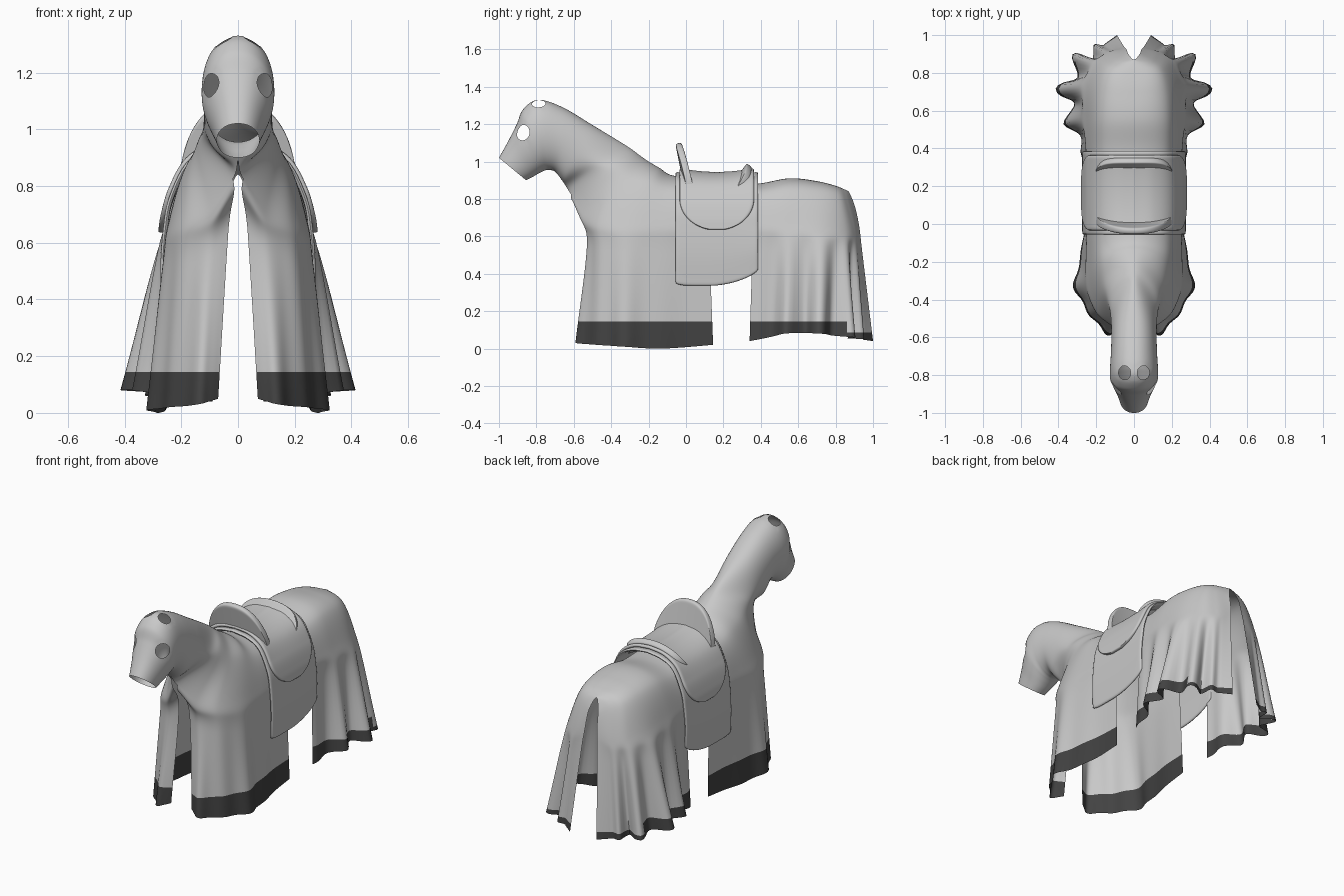
import bpy
import bmesh
import math
from mathutils import Vector

cube = bpy.data.objects.get("Cube")
if cube:
    bpy.data.objects.remove(cube, do_unlink=True)


def make_material(name, grey):
    mat = bpy.data.materials.new(name)
    mat.use_nodes = True
    colour = (grey, grey, grey, 1.0)
    mat.diffuse_color = colour
    mat.node_tree.nodes["Principled BSDF"].inputs["Base Color"].default_value = colour
    return mat


CLOTH = make_material("light grey cloth", 0.58)
TRIM = make_material("dark grey trim", 0.055)


def catmull(points, steps, before=None, after=None):
    """Smooth curve through the points, with optional ghost end points."""
    pts = [Vector(p) for p in points]
    first = Vector(before) if before is not None else 2 * pts[0] - pts[1]
    last = Vector(after) if after is not None else 2 * pts[-1] - pts[-2]
    pts = [first] + pts + [last]
    curve = []
    for a, b, c, d in zip(pts, pts[1:], pts[2:], pts[3:]):
        for i in range(steps):
            t = i / steps
            curve.append(0.5 * (2 * b + (c - a) * t + (2 * a - 5 * b + 4 * c - d) * t * t
                                + (3 * b - 3 * c + d - a) * t ** 3))
    return curve + [pts[-2].copy()]


def add_grid(bm, rows, keep=lambda i: True):
    verts = [[bm.verts.new(p) for p in row] for row in rows]
    for i in range(len(rows) - 1):
        if keep(i):
            for a, b, c, d in zip(verts[i], verts[i][1:], verts[i + 1][1:], verts[i + 1]):
                bm.faces.new((a, b, c, d))


def make_object(name, bm, modifiers, angle):
    mesh = bpy.data.meshes.new(name)
    bm.to_mesh(mesh)
    bm.free()
    mesh.materials.append(CLOTH)
    mesh.materials.append(TRIM)
    obj = bpy.data.objects.new(name, mesh)
    bpy.context.collection.objects.link(obj)
    for kind, settings in modifiers:
        mod = obj.modifiers.new(kind.title(), kind)
        for key, value in settings.items():
            setattr(mod, key, value)
    bpy.ops.object.select_all(action='DESELECT')
    obj.select_set(True)
    bpy.context.view_layer.objects.active = obj
    bpy.ops.object.convert(target='MESH')
    bpy.ops.object.shade_smooth_by_angle(angle=math.radians(angle))


# Hood and neck stations: upper (y, z), lower (y, z), half width
HOOD = [
    ((-1.0, 1.02), (-.855, .9), .075),
    ((-.95, 1.11), (-.825, .915), .092),
    ((-.905, 1.2), (-.79, .935), .113),
    ((-.87, 1.28), (-.76, .95), .127),
    ((-.79, 1.33), (-.735, .955), .127),
    ((-.66, 1.29), (-.7, .945), .122),
    ((-.5, 1.195), (-.66, .895), .12),
]

# Body stations: spine (y, z), then shoulder, flank and hem points
BODY = [
    ((-.32, 1.085), (.125, -.47, .99), (.018, -.615, .825), (.07, -.55, .05)),
    ((-.25, 1.035), (.14, -.38, .96), (.1, -.545, .72), (.14, -.585, .03)),
    ((-.2, 1.0), (.155, -.3, .92), (.19, -.46, .69), (.235, -.475, .02)),
    ((-.14, .965), (.165, -.2, .9), (.24, -.32, .67), (.315, -.33, .01)),
    ((-.07, .925), (.17, -.09, .86), (.245, -.12, .67), (.275, -.13, 0)),
    ((.12, .9), (.17, .12, .845), (.24, .12, .67), (.25, .145, .02)),
    ((.36, .88), (.17, .36, .835), (.245, .36, .67), (.27, .34, .04)),
    ((.55, .91), (.175, .55, .86), (.258, .55, .66), (.33, .54, .08)),
    ((.7, .895), (.165, .71, .85), (.255, .73, .64), (.37, .71, .08)),
    ((.8, .87), (.14, .81, .83), (.205, .85, .63), (.29, .87, .06)),
    ((.85, .85), (.1, .86, .8), (.13, .905, .62), (.19, .93, .05)),
    ((.87, .84), (.03, .9, .77), (.04, .925, .66), (.09, 1.0, .04)),
]
N = 16       # samples per control span across the cloth
STEPS = 10   # samples per span along the cloth
CHEST = -.525


def hood_section(upper, lower, width):
    section = []
    for j in range(2 * N + 1):
        a = math.pi * j / (2 * N)
        mix = (1 - math.cos(a)) / 2
        x = width * math.sin(a) ** 0.9 if 0 < j < 2 * N else 0
        section.append(Vector((x, upper[0] + (lower[0] - upper[0]) * mix,
                               upper[1] + (lower[1] - upper[1]) * mix)))
    return section


def body_section(spine, shoulder, flank, hem):
    # The knee point keeps the chest upright and flares the skirt
    knee = Vector(flank).lerp(Vector(hem), .25)
    knee.x = flank[0] + (hem[0] - flank[0]) * .32
    knee.y = max(knee.y, CHEST)
    ghost = (-shoulder[0], shoulder[1], shoulder[2])
    return catmull([(0, *spine), shoulder, flank, knee, hem], N, before=ghost)


hood_rows = [hood_section(*h) for h in HOOD]
body_rows = [body_section(*b) for b in BODY]
SHELL = 2 * N + 1

# Upper shell: hood, neck and back
columns = [catmull([r[j] for r in hood_rows] + [r[j] for r in body_rows], STEPS)
           for j in range(SHELL)]
shell = [list(row) for row in zip(*columns)]
for row in shell:
    for p in row:
        p.x = max(p.x, 0)

# Hanging skirts, continuing from the shell's lower edge
columns = [catmull([r[j] for r in body_rows], STEPS,
                   before=hood_rows[-1][-1] if j == SHELL - 1 else None)
           for j in range(SHELL - 1, len(body_rows[0]))]
smooth_skirt = [list(row) for row in zip(*columns)]
skirt = [[p.copy() for p in row] for row in smooth_skirt]
last = len(skirt) - 1
for i, row in enumerate(skirt):
    s = i / STEPS
    if s < 6:
        amp = .009 * max(0, math.sin(math.pi * s / 5))
    else:
        amp = .045 * max(0, min(1, s - 6, (10.4 - s) * 1.5))
    for k, p in enumerate(row):
        # Folds deepen towards the hem
        along = smooth_skirt[min(i + 1, last)][k] - smooth_skirt[max(i - 1, 0)][k]
        out = Vector((along.y, -along.x, 0)).normalized()
        p += out * amp * (k / (len(row) - 1)) ** 1.8 * math.cos(math.tau * s)
        p.x = max(p.x, 0)

bm = bmesh.new()
add_grid(bm, shell)
add_grid(bm, skirt, keep=lambda i: not 5 * STEPS <= i < 6 * STEPS)
bmesh.ops.remove_doubles(bm, verts=bm.verts, dist=0.0005)

# Dark band around the hem, narrower at the tail end
BAND, TAIL_BAND, TAIL = .145, .085, .86
for co, normal in (((0, 0, BAND), (0, 0, 1)), ((0, 0, TAIL_BAND), (0, 0, 1)),
                   ((0, TAIL, 0), (0, 1, 0))):
    low = [f for f in bm.faces if f.calc_center_median().z < BAND + .05]
    parts = {e for f in low for e in f.edges} | {v for f in low for v in f.verts}
    bmesh.ops.bisect_plane(bm, geom=low + list(parts), plane_co=co, plane_no=normal)
for face in bm.faces:
    middle = face.calc_center_median()
    face.material_index = int(middle.z < (BAND if middle.y < TAIL else TAIL_BAND))


def cut_hole(bm, target, radius):
    """Open a round hole in the cloth around the point nearest the target."""
    target = Vector(target)
    centre = min(bm.verts, key=lambda v: (v.co - target).length).co.copy()
    inside = {f for v in bm.verts if (v.co - centre).length < radius for f in v.link_faces}
    bmesh.ops.delete(bm, geom=list(inside), context='FACES')
    for v in bm.verts:
        offset = v.co - centre
        if v.is_boundary and v.co.x > 0.001 and offset.length < radius * 1.7:
            v.co = centre + offset.normalized() * radius


cut_hole(bm, (.105, -.87, 1.155), .042)  # eye
cut_hole(bm, (.055, -.785, 1.31), .038)  # ear
make_object("horse_cloth", bm, [('MIRROR', {"use_clip": True, "merge_threshold": 0.0008})], 70)


def draped_sheet(name, section, place, thickness):
    """A sheet hung over the back; place() maps a section point to 3D."""
    half = catmull([(x, 0, z) for x, z in section], 8)
    across = [Vector((-p.x, 0, p.z)) for p in reversed(half[1:])] + half
    bm = bmesh.new()
    add_grid(bm, [[place(p, -1 + i / 10) for p in across] for i in range(21)])
    make_object(name, bm, [('SOLIDIFY', {"thickness": thickness, "offset": 0}),
                           ('SUBSURF', {"levels": 1})], 50)


# Saddle blanket with a sagging lower edge
def blanket_place(p, a):
    z = p.z + .018 * a * a * max(0, (p.z - .65) / .27)
    if p.z < .65:
        bottom = .335 + .05 * max(0, a + .2) ** 2 + .012 * a ** 8
        z = .65 - (.65 - p.z) * (.65 - bottom) / .31
    return Vector((p.x, .165 + .222 * a, z))


draped_sheet("saddle_blanket", [(0, .92), (.1, .905), (.178, .862), (.236, .75),
                                (.256, .65), (.266, .5), (.262, .34)], blanket_place, .016)


# Saddle seat with half-round side flaps
def seat_place(p, a):
    reach = math.sqrt(max(.01, 1 - (max(0, .8 - p.z) / .168) ** 2))
    dip = .02 * a * a * max(0, (p.z - .8) / .13)
    return Vector((p.x, .165 + .2 * a * reach, p.z + dip))


draped_sheet("saddle_seat", [(0, .935), (.1, .922), (.182, .876), (.235, .79),
                             (.262, .7), (.272, .635)], seat_place, .02)


# Raised arches at both ends of the seat
def saddle_arch(name, y, half, height, lean, sweep, power):
    """A curved plate whose top edge gets flatter with a higher power."""
    bm = bmesh.new()
    rows = []
    for i in range(9):
        v = i / 8
        row = []
        for j in range(25):
            u = math.sin((j / 12 - 1) * math.pi / 2 * .96)
            rise = height * v * math.sqrt(1 - abs(u) ** power)
            row.append(Vector((half * u, y + lean * rise / height + sweep * u * u,
                               .9 - .055 * u * u + rise)))
        rows.append(row)
    add_grid(bm, rows)
    make_object(name, bm, [('SOLIDIFY', {"thickness": .036, "offset": 0}),
                           ('SUBSURF', {"levels": 2})], 60)


saddle_arch("saddle_front_arch", 0, .2, .2, -.04, .025, 2.8)
saddle_arch("saddle_rear_arch", .28, .2, .08, .06, 0, 5)
